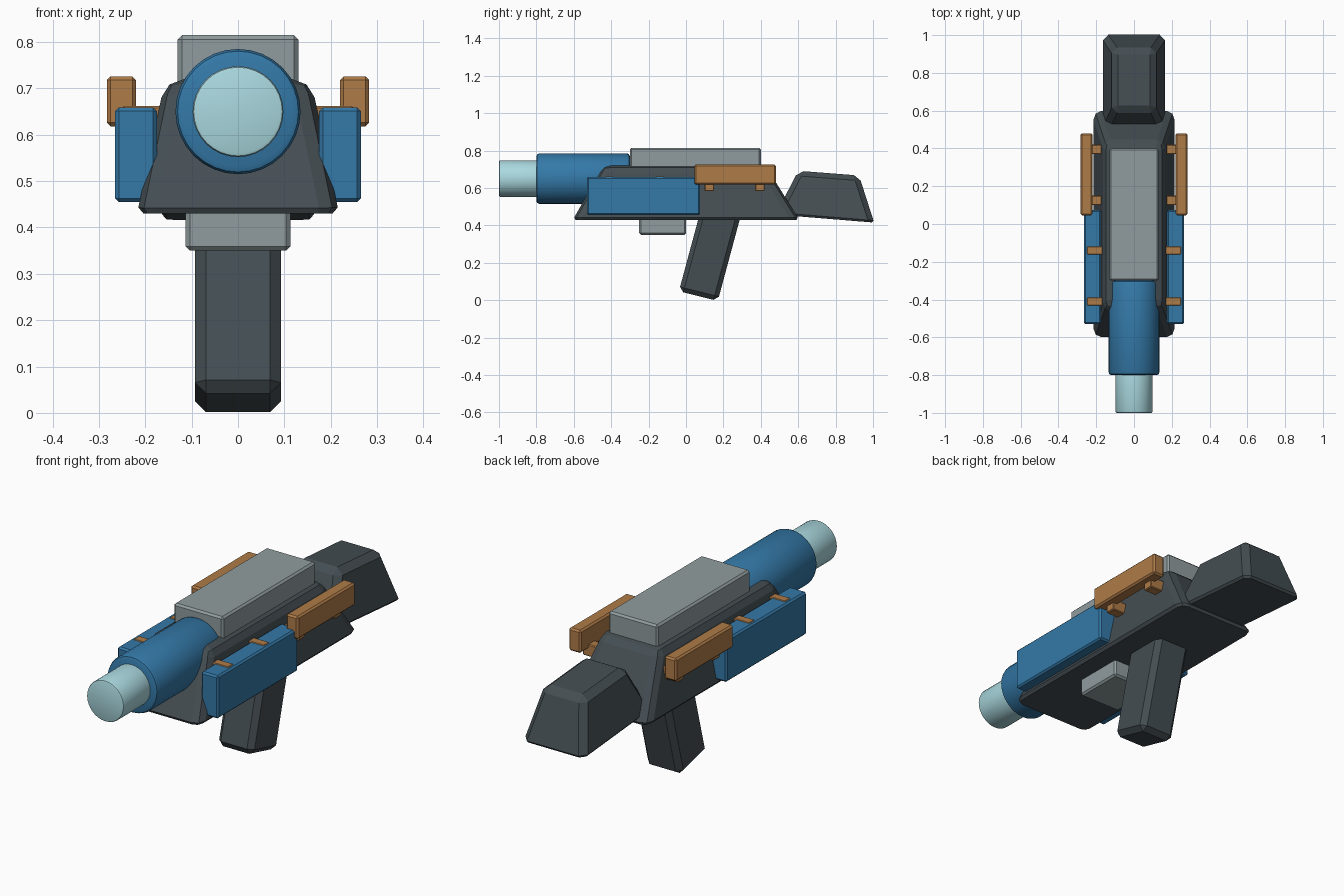
import bpy, bmesh, math
from mathutils import Matrix

if "Cube" in bpy.data.objects:
    bpy.data.objects.remove(bpy.data.objects["Cube"])


def material(name, rgb):
    m = bpy.data.materials.new(name)
    m.diffuse_color = (*rgb, 1)
    m.use_nodes = True
    m.node_tree.nodes["Principled BSDF"].inputs["Base Color"].default_value = m.diffuse_color
    return m


DARK = material("dark_shell", (0.058, 0.075, 0.085))
GREY = material("pale_grey", (0.28, 0.335, 0.345))
BLUE = material("blue", (0.034, 0.19, 0.39))
CYAN = material("pale_cyan", (0.40, 0.69, 0.74))
COPPER = material("copper", (0.43, 0.20, 0.065))


def finish(name, bm, mat, mirror=False):
    bmesh.ops.recalc_face_normals(bm, faces=bm.faces)
    me = bpy.data.meshes.new(name)
    bm.to_mesh(me)
    bm.free()
    me.materials.append(mat)
    ob = bpy.data.objects.new(name, me)
    bpy.context.collection.objects.link(ob)
    if mirror:
        ob.modifiers.new("Mirror", 'MIRROR')
    return ob


def block(name, profile, mat, bevel, base_bevel=None, segments=1, mirror=False):
    """Solid from four side-profile corners (y, z, x_low, x_high), base corners first."""
    bm = bmesh.new()
    lo = [bm.verts.new((a, y, z)) for y, z, a, b in profile]
    hi = [bm.verts.new((b, y, z)) for y, z, a, b in profile]
    bm.faces.new(lo)
    bm.faces.new(hi[::-1])
    base = None
    for i in range(4):
        j = (i + 1) % 4
        f = bm.faces.new((lo[i], hi[i], hi[j], lo[j]))
        base = base or f
    if base_bevel is None:
        edges = bm.edges[:]
    else:
        edges = [e for e in bm.edges if e not in base.edges[:]]
    bmesh.ops.recalc_face_normals(bm, faces=bm.faces)
    down = base.normal.copy()
    bmesh.ops.bevel(bm, geom=edges, offset=bevel, segments=segments,
                    profile=0.5, affect='EDGES', clamp_overlap=True)
    if base_bevel:
        bm.normal_update()
        flat = max(bm.faces, key=lambda f: f.calc_area() * (f.normal.dot(down) > 0.999))
        bmesh.ops.bevel(bm, geom=flat.edges[:], offset=base_bevel, segments=1,
                        affect='EDGES', clamp_overlap=True)
    return finish(name, bm, mat, mirror)


def box(name, x, y, z, mat, bevel=0.008, mirror=False):
    prof = [(y[0], z[0], *x), (y[1], z[0], *x), (y[1], z[1], *x), (y[0], z[1], *x)]
    return block(name, prof, mat, bevel, mirror=mirror)


def sym(y, z, h):
    return (y, z, -h, h)


def tube(name, radius, y0, y1, z, mat, bevel):
    bm = bmesh.new()
    rot = Matrix.Translation((0, (y0 + y1) / 2, z)) @ Matrix.Rotation(math.pi / 2, 4, 'X')
    bmesh.ops.create_cone(bm, cap_ends=True, segments=32, radius1=radius,
                          radius2=radius, depth=y1 - y0, matrix=rot)
    rims = [e for e in bm.edges if abs(e.verts[0].co.y - e.verts[1].co.y) < 1e-4]
    bmesh.ops.bevel(bm, geom=rims, offset=bevel, segments=2, profile=0.5, affect='EDGES')
    ob = finish(name, bm, mat)
    bpy.ops.object.select_all(action='DESELECT')
    bpy.context.view_layer.objects.active = ob
    ob.select_set(True)
    bpy.ops.object.shade_smooth_by_angle(angle=math.radians(35))


# Main body, shoulder stock and slanted grip
block("body", [sym(-0.605, 0.43, 0.218), sym(0.605, 0.43, 0.218),
               sym(0.425, 0.72, 0.157), sym(-0.44, 0.72, 0.157)],
      DARK, 0.04, 0.014, segments=2)
block("stock", [sym(0.48, 0.458, 0.167), sym(1.006, 0.415, 0.167),
                sym(0.925, 0.667, 0.112), sym(0.60, 0.692, 0.112)],
      DARK, 0.028, 0.012)
block("grip", [sym(-0.038, 0.048, 0.093), sym(0.17, -0.004, 0.093),
               sym(0.30, 0.479, 0.093), sym(0.092, 0.531, 0.093)], DARK, 0.024)

# Barrel sleeve and muzzle
tube("barrel_sleeve", 0.135, -0.80, -0.30, 0.65, BLUE, 0.016)
tube("muzzle", 0.098, -1.0, -0.70, 0.65, CYAN, 0.008)

# Top plate and trigger block
box("top_plate", (-0.13, 0.13), (-0.30, 0.40), (0.69, 0.815), GREY, 0.009)
box("trigger_block", (-0.113, 0.113), (-0.25, 0.0), (0.35, 0.44), GREY, 0.009)

# Side panels and rails with their brackets, mirrored
box("side_panel", (0.175, 0.265), (-0.53, 0.075), (0.455, 0.659), BLUE, mirror=True)
box("side_rail", (0.22, 0.283), (0.045, 0.48), (0.618, 0.726), COPPER, mirror=True)
for i, y in enumerate((-0.41, -0.14)):
    box(f"panel_bracket_{i + 1}", (0.12, 0.25), (y - 0.022, y + 0.022), (0.59, 0.662),
        COPPER, 0.004, mirror=True)
for i, y in enumerate((0.125, 0.395)):
    box(f"rail_bracket_{i + 1}", (0.12, 0.25), (y - 0.025, y + 0.025), (0.583, 0.64),
        COPPER, 0.004, mirror=True)
